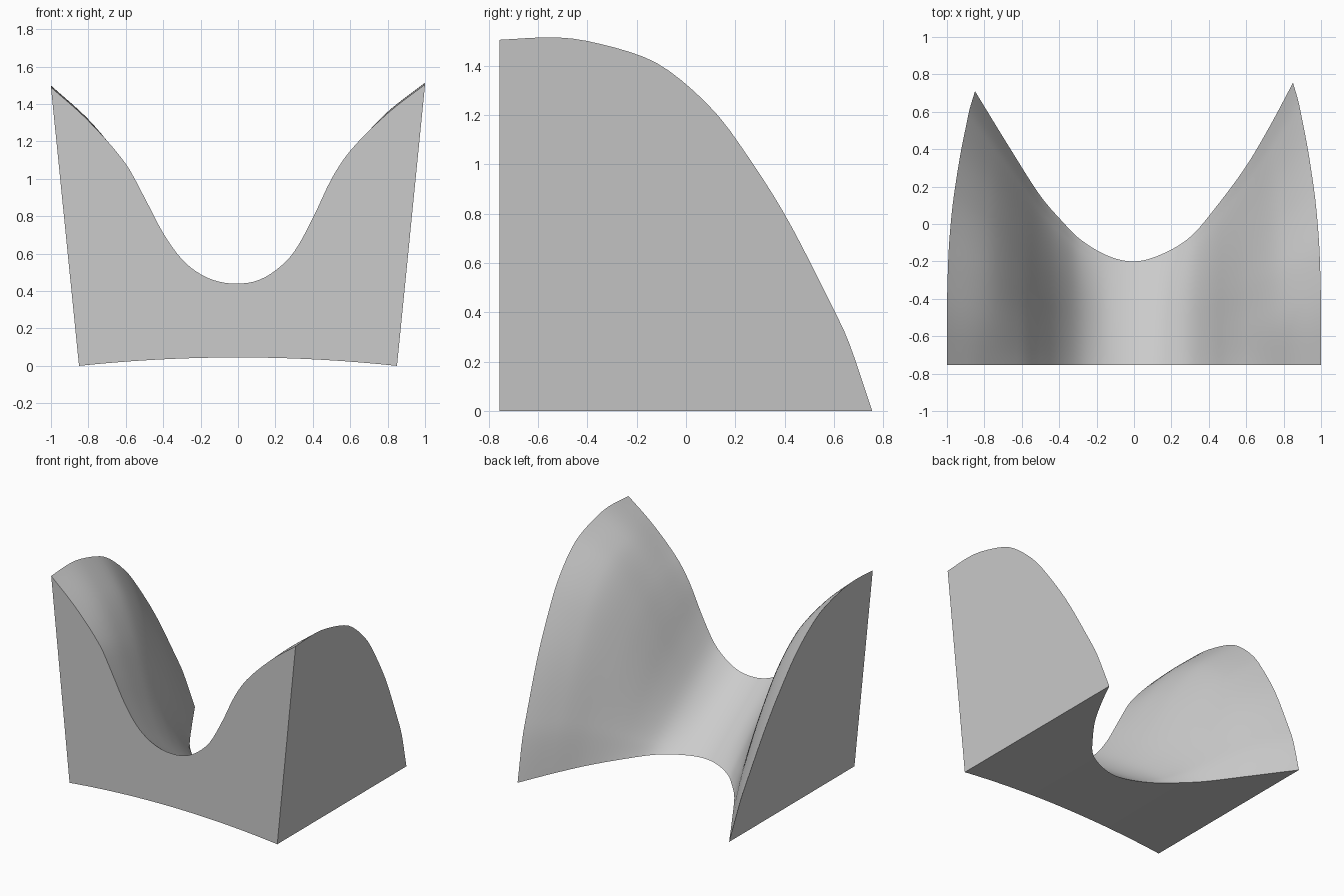
import bpy, bmesh, math

cube = bpy.data.objects.get("Cube")
if cube:
    bpy.data.objects.remove(cube)


def curve(points, t):
    """Smooth interpolation through (position, value) points."""
    n = len(points)

    def slope(k):
        a, b = points[max(k - 1, 0)], points[min(k + 1, n - 1)]
        return (b[1] - a[1]) / (b[0] - a[0])

    i = 0
    while i < n - 2 and t > points[i + 1][0]:
        i += 1
    (x0, y0), (x1, y1) = points[i], points[i + 1]
    h = x1 - x0
    s = (t - x0) / h
    return ((2 * s**3 - 3 * s**2 + 1) * y0 + (s**3 - 2 * s**2 + s) * h * slope(i)
            + (3 * s**2 - 2 * s**3) * y1 + (s**3 - s**2) * h * slope(i + 1))


def smoothstep(low, high, t):
    s = min(max((t - low) / (high - low), 0), 1)
    return s * s * (3 - 2 * s)


# Front rim (x, z), rear foot (x, y) and falling side profile (y, z)
FRONT_Y, HALF_FOOT, ARCH = -0.755, 0.85, 0.045
RIM = [(-1, 1.49), (-.8, 1.31), (-.6, 1.08), (-.5, .9), (-.4, .71), (-.3, .57),
       (-.2, .49), (-.1, .45), (0, .44), (.1, .455), (.2, .51), (.3, .61),
       (.4, .79), (.5, 1.0), (.6, 1.15), (.8, 1.35), (1, 1.505)]
FOOT = [(-.85, .71), (-.66, .4), (-.5, .15), (-.38, .01), (-.29, -.08), (-.14, -.17),
        (0, -.2), (.14, -.165), (.3, -.07), (.43, .08), (.6, .31), (.73, .53), (.85, .755)]
SIDE = [(-.755, 1.51), (-.54, 1.52), (-.4, 1.505), (-.17, 1.44), (-.05, 1.37), (.1, 1.235),
        (.2, 1.11), (.4, .8), (.6, .41), (.66, .28), (.755, 0)]
NU, NV = 80, 40

bm = bmesh.new()
front_low, saddle = [], []
for i in range(NU + 1):
    u = 2 * i / NU - 1
    spread = 0.6 * u + 0.4 * math.sin(u * math.pi / 2)
    foot_x, foot_z = spread * HALF_FOOT, ARCH * (1 - spread * spread)
    foot_y, rim_z = curve(FOOT, foot_x), curve(RIM, u)
    # Straight down the middle, fully bulged on the wings
    bulge = smoothstep(0.12, 0.8, abs(u))
    front_low.append(bm.verts.new((foot_x, FRONT_Y, foot_z)))
    column = []
    for j in range(NV + 1):
        v = math.sin(j / NV * math.pi / 2)
        bulged = curve(SIDE, FRONT_Y * (1 - 2 * v)) / SIDE[0][1]
        fall = 1 - v + (bulged - 1 + v) * bulge
        column.append(bm.verts.new((foot_x + (u - foot_x) * fall,
                                    FRONT_Y + (foot_y - FRONT_Y) * v,
                                    foot_z + (rim_z - foot_z) * fall)))
    saddle.append(column)

# Saddle surface, front wall and underside, strip by strip
for i in range(NU):
    a, b = saddle[i], saddle[i + 1]
    for j in range(NV):
        bm.faces.new((a[j], b[j], b[j + 1], a[j + 1])).smooth = True
    bm.faces.new((front_low[i], front_low[i + 1], b[0], a[0]))
    bm.faces.new((front_low[i + 1], front_low[i], a[-1], b[-1]))

# Flat slanted side walls
bm.faces.new([front_low[0]] + saddle[0])
bm.faces.new([front_low[-1]] + saddle[-1][::-1])
bmesh.ops.recalc_face_normals(bm, faces=bm.faces)

mesh = bpy.data.meshes.new("saddle_block")
bm.to_mesh(mesh)
bm.free()
block = bpy.data.objects.new("saddle_block", mesh)
bpy.context.collection.objects.link(block)

grey = bpy.data.materials.new("plain_grey")
grey.use_nodes = True
grey.diffuse_color = (0.6, 0.6, 0.6, 1)
grey.node_tree.nodes["Principled BSDF"].inputs["Base Color"].default_value = (0.6, 0.6, 0.6, 1)
mesh.materials.append(grey)

bpy.context.view_layer.objects.active = block
block.select_set(True)
bpy.ops.object.shade_smooth_by_angle(angle=math.radians(35))
